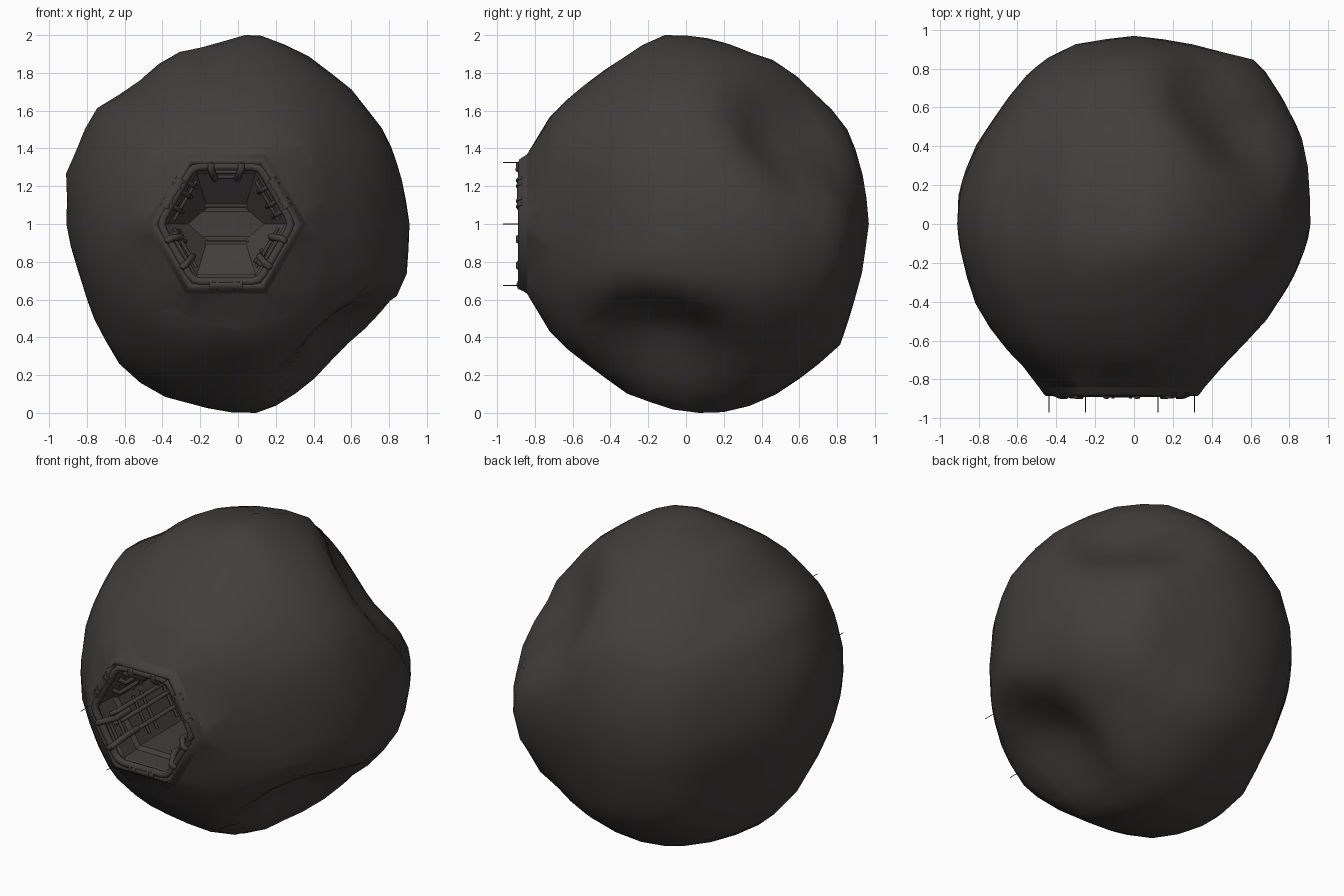
import bpy, bmesh, math
from mathutils import Vector

if "Cube" in bpy.data.objects:
    bpy.data.objects.remove(bpy.data.objects["Cube"])


def material(name, rgb):
    m = bpy.data.materials.new(name)
    m.diffuse_color = (*rgb, 1)
    m.use_nodes = True
    m.node_tree.nodes["Principled BSDF"].inputs["Base Color"].default_value = m.diffuse_color
    return m


ROCK = material("dark brown rock", (0.054, 0.049, 0.047))
METAL = material("dark metal", (0.054, 0.050, 0.048))
CX, CZ = -0.063, 1.0                      # centre of the hexagonal opening


def finish(name, bm, mat, angle):
    me = bpy.data.meshes.new(name)
    bm.to_mesh(me)
    bm.free()
    me.materials.append(mat)
    for p in me.polygons:
        p.use_smooth = True
    me.set_sharp_from_angle(angle=math.radians(angle))
    ob = bpy.data.objects.new(name, me)
    bpy.context.collection.objects.link(ob)
    return ob


def tube(name, paths, r, cyclic=False, res=2):
    cu = bpy.data.curves.new(name, 'CURVE')
    cu.dimensions = '3D'
    cu.bevel_depth, cu.bevel_resolution, cu.use_fill_caps = r, res, True
    for pts in paths:
        s = cu.splines.new('POLY')
        s.points.add(len(pts) - 1)
        for q, p in zip(s.points, pts):
            q.co = (*p, 1)
        s.use_cyclic_u = cyclic
    tmp = bpy.data.objects.new(name + "_curve", cu)
    bpy.context.collection.objects.link(tmp)
    me = bpy.data.meshes.new_from_object(tmp.evaluated_get(bpy.context.evaluated_depsgraph_get()))
    bpy.data.objects.remove(tmp)
    bm = bmesh.new()
    bm.from_mesh(me)
    return finish(name, bm, METAL, 50)


def hex_pt(a, r, y, sx=1.0, sz=1.0):
    a = math.radians(a)
    return Vector((CX + r * sx * math.cos(a), y, CZ + r * sz * math.sin(a)))


# ---- rock outlines: front (x,z), side (y,z), top (x,y), relative to the centre
FRONT = [(.09, 1), (.35, .89), (.59, .71), (.78, .47), (.85, .28), (.905, -.04), (.89, -.28),
         (.86, -.36), (.69, -.56), (.43, -.8), (.2, -.95), (.09, -1), (-.1, -.98), (-.38, -.91),
         (-.52, -.83), (-.64, -.72), (-.77, -.47), (-.84, -.23), (-.9, 0), (-.91, .27),
         (-.76, .6), (-.56, .71), (-.35, .89), (-.09, .92)]
SIDE = [(-.12, 1), (.09, .98), (.51, .84), (.74, .63), (.84, .52), (.91, .36), (.965, .08),
        (.94, -.2), (.88, -.44), (.81, -.65), (.62, -.8), (.42, -.93), (.22, -.99), (.08, -.99),
        (-.3, -.89), (-.5, -.75), (-.7, -.6), (-.82, -.39), (-.89, 0), (-.83, .38), (-.76, .52),
        (-.62, .66), (-.45, .79)]
TOP = [(0, .97), (.26, .93), (.37, .91), (.63, .83), (.86, .44), (.9, .27), (.91, -.03),
       (.8, -.3), (.67, -.5), (.37, -.82), (0, -.89), (-.49, -.82), (-.6, -.7), (-.7, -.6),
       (-.83, -.38), (-.91, -.04), (-.9, .19), (-.8, .42), (-.62, .68), (-.5, .82), (-.32, .92)]


def polar(pts):
    """Outline as (angle, point), wrapped so that every angle lies in a chord."""
    t = sorted((math.atan2(v, u), u, v) for u, v in pts)
    return [(t[-1][0] - math.tau, *t[-1][1:])] + t + [(t[0][0] + math.tau, *t[0][1:])]


OUTLINES = [(polar(FRONT), 0, 2, 1), (polar(SIDE), 1, 2, 0), (polar(TOP), 0, 1, 2)]
# dents (negative depth = bump): direction, depth, angular width
DENTS = [(Vector((.58, -.15, -.70)).normalized(), .20, .53),
         (Vector((.47, .53, .45)).normalized(), .18, .50),
         (Vector((-.70, .42, -.42)).normalized(), .03, .40),
         (Vector((.66, .62, -.28)).normalized(), -.04, .45)]


def radius(d):
    total = weight = 0
    for table, u, v, n in OUTLINES:
        a = math.atan2(d[v], d[u])
        c, s = math.cos(a), math.sin(a)
        for (a0, u0, v0), (a1, u1, v1) in zip(table, table[1:]):
            if a0 <= a <= a1:             # ray meets the straight chord
                r = (u0 * v1 - v0 * u1) / (c * (v1 - v0) - s * (u1 - u0))
                break
        w = 1 / (d[n] ** 2 + 0.015)
        total += w * r
        weight += w
    r = total / weight
    for c, depth, width in DENTS:
        k = d.angle(c) / width
        if k < 1:
            r -= depth * (1 - k * k) ** 1.3
    return r


# ---- rock body
bm = bmesh.new()
bmesh.ops.create_icosphere(bm, subdivisions=4, radius=1)
for v in bm.verts:
    d = v.co.normalized()
    v.co = d * radius(d)
for ax, sign, target in ((0, 1, .908), (0, -1, .91), (2, 1, 1), (2, -1, 1), (1, 1, .968)):
    k = target / max(sign * v.co[ax] for v in bm.verts)
    for v in bm.verts:
        if sign * v.co[ax] > 0:
            v.co[ax] *= k
for v in bm.verts:
    v.co.z += 1
# cut the front open and join it to the hexagonal rim
bmesh.ops.bisect_plane(bm, geom=bm.verts[:] + bm.edges[:] + bm.faces[:], plane_co=(0, -.73, 0),
                       plane_no=(0, -1, 0), clear_outer=True)
border = [e for e in bm.edges if e.is_boundary]
ring = []
for i in range(6):
    a, b = hex_pt(60 * i, .425, -.842), hex_pt(60 * i + 60, .425, -.842)
    ring += [bm.verts.new(a.lerp(b, j / 6)) for j in range(6)]
hexe = [bm.edges.new((ring[i], ring[(i + 1) % 36])) for i in range(36)]
bmesh.ops.bridge_loops(bm, edges=border + hexe)
bmesh.ops.recalc_face_normals(bm, faces=bm.faces[:])
finish("asteroid_body", bm, ROCK, 70)


# ---- hexagonal lofts: each ring is radius, y, x scale, z scale
def loft(name, rings, mat, cap=False, angle=30):
    bm = bmesh.new()
    vs = [[bm.verts.new(hex_pt(60 * i, *r)) for i in range(6)] for r in rings]
    for p, q in zip(vs, vs[1:]):
        for i in range(6):
            j = (i + 1) % 6
            bm.faces.new((p[i], p[j], q[j], q[i]))
    if cap:
        bm.faces.new(vs[-1])
    return finish(name, bm, mat, angle)


loft("opening_rim", [(.425, -.842), (.405, -.87), (.392, -.885), (.378, -.886), (.362, -.875),
                     (.355, -.84), (.345, -.82)], ROCK, angle=65)
loft("tunnel_walls", [(.345, -.82), (.335, -.70), (.31, -.68), (.31, -.22), (.2, -.08, 1, .5),
                      (.2, .06, 1, .5)], METAL, cap=True)

# ---- ledges round the slot at the end of the tunnel
bm = bmesh.new()
for sx, sz, y in ((.195, .065, -.05), (.12, .09, -.07)):
    for s in (-1, 1):
        for v in bmesh.ops.create_cube(bm, size=1)['verts']:
            v.co = (CX + v.co.x * 2 * sx, y + v.co.y * .05, CZ + s * (sz + .012) + v.co.z * .024)
finish("slot_ledges", bm, METAL, 30)


# ---- pipe frame round the opening, corners rounded
def hex_loop(r, y):
    out = []
    for i in range(6):
        c = hex_pt(60 * i, r, y)
        p, q = (c.lerp(hex_pt(60 * i + da, r, y), .12) for da in (-60, 60))
        out += [p, c.lerp((p + q) / 2, .5), q]
    return out


tube("frame_pipe", [hex_loop(.352, -.868)], .022, True)


def edge_frame(a):
    t = math.radians(a)
    return Vector((math.cos(t), 0, math.sin(t))), Vector((-math.sin(t), 0, math.cos(t)))


# ---- clamps: bar pairs on three sides, ringed sleeves on the other three
C = Vector((CX, 0, CZ))
bars, cross, sleeves, rings = [], [], [], []
for a in (90, 210, 330):
    n, t = edge_frame(a)
    for s in (-.08, .08):
        bars.append([C + n * m + t * s * k + Vector((0, y, 0)) for m, k, y in
                     ((.318, 1, -.86), (.31, 1, -.885), (.29, 1, -.885), (.24, .75, -.81),
                      (.25, .75, -.66))])
    for m, y in ((.275, -.83), (.25, -.78)):
        cross.append([C + n * m + t * s + Vector((0, y, 0)) for s in (-.06, .06)])
for a in (30, 150, 270):
    n, t = edge_frame(a)
    m = C + n * .322 + Vector((0, -.868, 0))
    sleeves.append([m - t * .08, m + t * .08])
    for s in (-.08, -.045, .045, .08):
        rings.append([m + t * (s - .008), m + t * (s + .008)])
tube("clamp_bars", bars, .019)
tube("clamp_crossbars", cross, .010)
tube("clamp_sleeves", sleeves, .026)
tube("clamp_rings", rings, .031)

# ---- pipes running along the tunnel walls, with cross straps
runs, straps = [], []
for a in (30, 150, 210, 330):
    n, t = edge_frame(a)
    for s in (-.09, -.03, .06):
        runs.append([C + n * m + t * s + Vector((0, y, 0)) for m, y in
                     ((.29, -.78), (.25, -.76), (.25, -.26), (.235, -.20))])
    for y in (-.58, -.50, -.30):
        straps.append([C + n * .25 + t * s + Vector((0, y, 0)) for s in (-.12, .12)])
tube("wall_pipes", runs, .014)
tube("wall_straps", straps, .009)

# ---- thin probes at the six corners
tube("corner_probes", [[hex_pt(60 * i, .375, -.87), hex_pt(60 * i, .375, -.97)] for i in range(6)],
     .0025, res=0)
